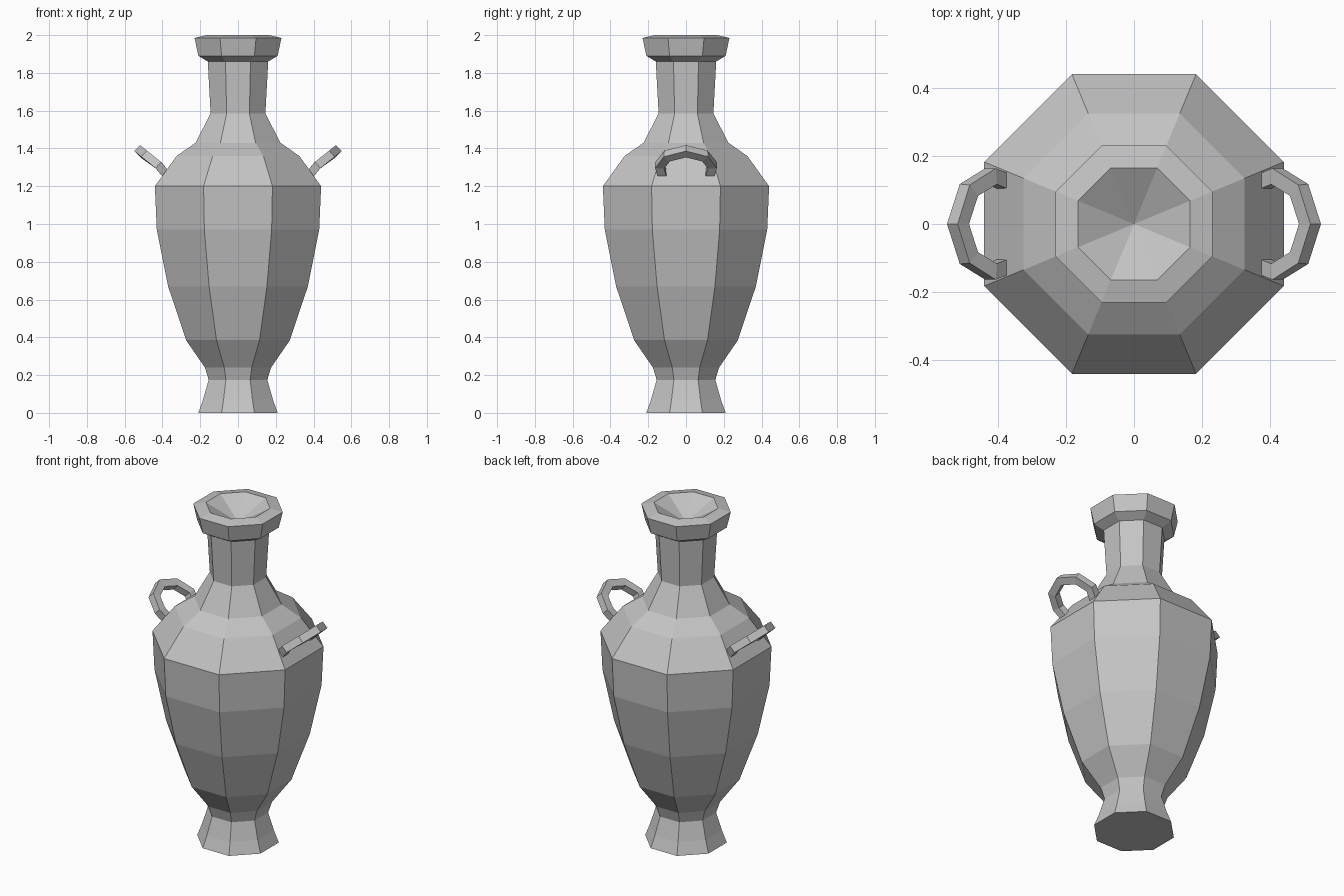
import bpy, bmesh, math
from mathutils import Vector

cube = bpy.data.objects.get("Cube")
if cube:
    bpy.data.objects.remove(cube, do_unlink=True)

GREY = (0.55, 0.55, 0.55, 1)
clay = bpy.data.materials.new("grey clay")
clay.use_nodes = True
clay.diffuse_color = GREY
clay.node_tree.nodes["Principled BSDF"].inputs["Base Color"].default_value = GREY


def finish(bm, name):
    bmesh.ops.recalc_face_normals(bm, faces=bm.faces)
    mesh = bpy.data.meshes.new(name)
    bm.to_mesh(mesh)
    bm.free()
    mesh.materials.append(clay)
    obj = bpy.data.objects.new(name, mesh)
    bpy.context.collection.objects.link(obj)
    return obj


def bridge(bm, a, b):
    n = len(a)
    for i in range(n):
        bm.faces.new((a[i], a[(i + 1) % n], b[(i + 1) % n], b[i]))


def lathe(name, profile, sides=8, tip=None):
    """Faceted turned body; profile gives (flat-side distance, height)."""
    bm = bmesh.new()
    rings = []
    for r, z in profile:
        r /= math.cos(math.pi / sides)
        angles = [(i + 0.5) * math.tau / sides for i in range(sides)]
        rings.append([bm.verts.new((r * math.cos(a), r * math.sin(a), z)) for a in angles])
    for a, b in zip(rings, rings[1:]):
        bridge(bm, a, b)
    bm.faces.new(rings[0])
    top = rings[-1]
    if tip is None:
        bm.faces.new(top)
    else:
        centre = bm.verts.new((0, 0, tip))
        for i in range(sides):
            bm.faces.new((top[i], top[(i + 1) % sides], centre))
    return finish(bm, name)


def handle(name, side):
    """Square bar swept round a tilted loop."""
    half = [(0.485, 0.10, 1.36), (0.42, 0.14, 1.31), (0.37, 0.12, 1.25)]
    path = [Vector(p) for p in reversed(half)] + [Vector((0.517, 0, 1.385))]
    path += [Vector((x, -y, z)) for x, y, z in half]
    bm = bmesh.new()
    rings = []
    for i, p in enumerate(path):
        t_in = (p - path[max(i - 1, 0)]).normalized()
        t_out = (path[min(i + 1, len(path) - 1)] - p).normalized()
        t = (t_in + t_out).normalized()
        n = Vector((-0.7, 0, 0.7))
        n = (n - t * n.dot(t)).normalized()
        b = t.cross(n) / max(t.dot(t_out), t.dot(t_in))
        ring = []
        for u, v in ((1, 1), (1, -1), (-1, -1), (-1, 1)):
            q = p + 0.022 * (u * n + v * b)
            ring.append(bm.verts.new((q.x * side, q.y, q.z)))
        rings.append(ring)
    for a, b in zip(rings, rings[1:]):
        bridge(bm, a, b)
    bm.faces.new(rings[0])
    bm.faces.new(rings[-1])
    return finish(bm, name)


# Foot, belly, shoulder, neck and flared lip with a shallow hollow mouth
lathe("vase_body", [
    (0.21, 0), (0.185, 0.07), (0.155, 0.175), (0.175, 0.24), (0.275, 0.385),
    (0.37, 0.67), (0.43, 0.97), (0.44, 1.2), (0.325, 1.36), (0.225, 1.43),
    (0.145, 1.585), (0.16, 1.86), (0.21, 1.89), (0.23, 1.985), (0.165, 2.0),
], tip=1.9)

# Pair of loop handles on the shoulder
handle("left_handle", 1)
handle("right_handle", -1)
